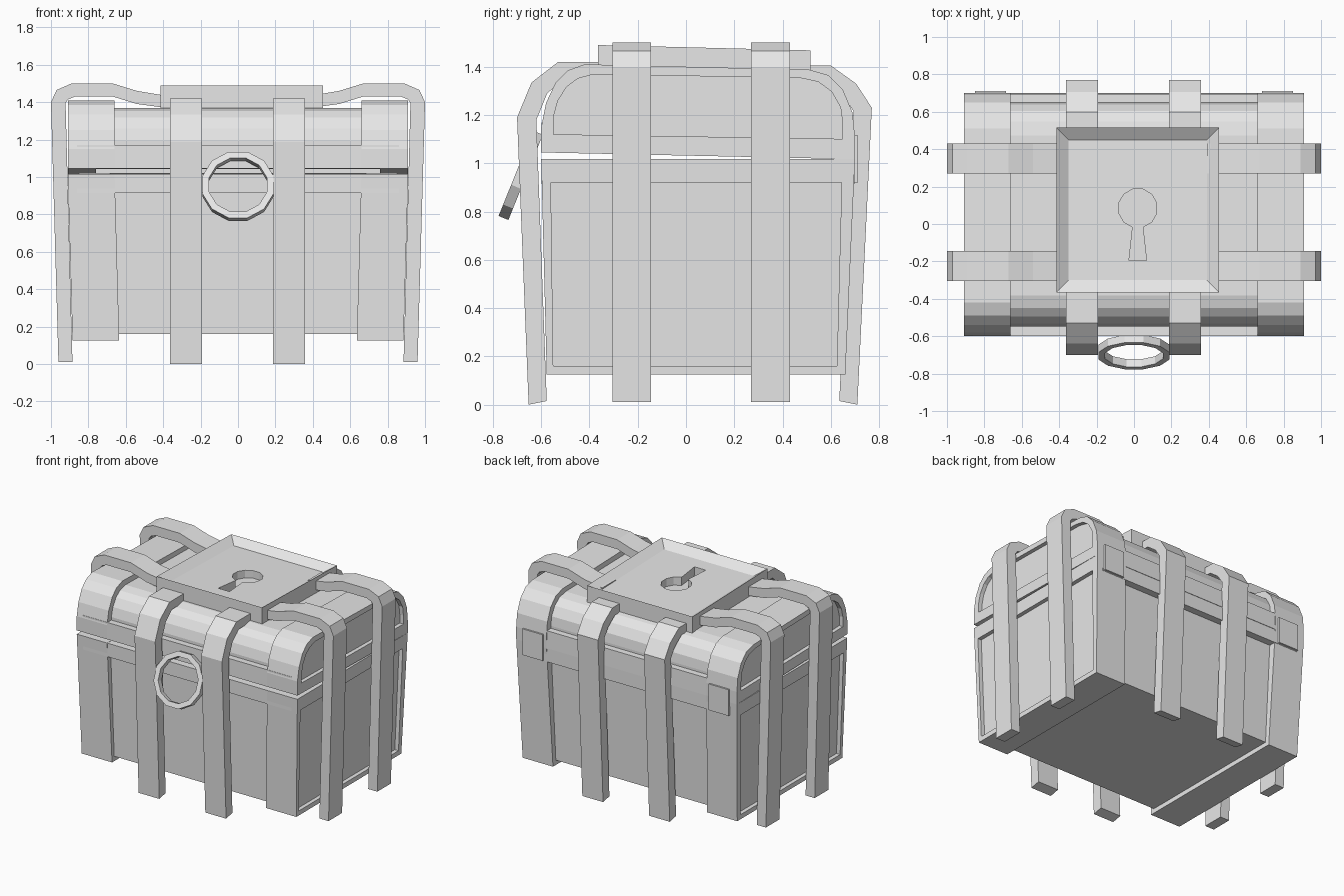
import bpy, bmesh, math
from mathutils import Matrix

cube = bpy.data.objects.get("Cube")
if cube:
    bpy.data.objects.remove(cube, do_unlink=True)

grey = bpy.data.materials.new("plain_grey")
grey.use_nodes = True
grey.diffuse_color = (0.8, 0.8, 0.8, 1)
grey.node_tree.nodes["Principled BSDF"].inputs["Base Color"].default_value = (0.8, 0.8, 0.8, 1)


def finish(name, bm):
    bmesh.ops.recalc_face_normals(bm, faces=bm.faces)
    mesh = bpy.data.meshes.new(name)
    bm.to_mesh(mesh)
    bm.free()
    mesh.materials.append(grey)
    obj = bpy.data.objects.new(name, mesh)
    bpy.context.collection.objects.link(obj)
    return obj


def loft(name, rings, closed=False):
    """Skin a row of equal-sized point rings; cap the ends unless closed."""
    bm = bmesh.new()
    loops = [[bm.verts.new(p) for p in ring] for ring in rings]
    pairs = list(zip(loops, loops[1:]))
    if closed:
        pairs.append((loops[-1], loops[0]))
    else:
        bm.faces.new(loops[0])
        bm.faces.new(loops[-1])
    for a, b in pairs:
        for i in range(len(a)):
            j = (i + 1) % len(a)
            bm.faces.new((a[i], a[j], b[j], b[i]))
    return finish(name, bm)


def box(name, x0, x1, y0, y1, z0, z1):
    return loft(name, [[(x0, y0, z), (x1, y0, z), (x1, y1, z), (x0, y1, z)] for z in (z0, z1)])


def cut(obj, cutter):
    mod = obj.modifiers.new("cut", "BOOLEAN")
    mod.operation = "DIFFERENCE"
    mod.object = cutter


def helper(obj):
    obj.hide_render = True
    obj.hide_viewport = True
    obj.display_type = "WIRE"
    return obj


# Hollow inside of the chest
cavity = helper(box("cavity_cutter", -0.76, 0.76, -0.5, 0.6, 0.3, 1.25))

# Body: tapered end frames with sunken side panels, sunken middle, rim
body_outer = [(-0.577, 0.125), (0.66, 0.125), (0.70, 1.017), (-0.60, 1.017)]
body_inner = [(-0.55, 0.16), (0.625, 0.16), (0.645, 0.92), (-0.56, 0.92)]


def section(profile, x, side=1, taper=0.028):
    return [(side * (x + taper * (z - 1.02)), y, z) for y, z in profile]


parts = []
for side, label in ((1, "left"), (-1, "right")):
    parts.append(loft(label + "_body_end", [
        section(body_outer, 0.66, side), section(body_outer, 0.91, side),
        section(body_inner, 0.91, side), section(body_inner, 0.88, side)]))
parts.append(loft("body_middle", [section(body_inner, 0.7, s) for s in (-1, 1)]))
parts.append(box("body_rim", -0.86, 0.86, -0.598, 0.698, 0.915, 1.016))

# Lid: rounded end frames, sunken middle, rim; slightly ajar at the front
lid_outer = [(-0.60, 1.045), (-0.60, 1.15), (-0.58, 1.25), (-0.54, 1.335), (-0.49, 1.385),
             (-0.42, 1.41), (0.51, 1.388), (0.59, 1.365), (0.65, 1.305), (0.69, 1.21),
             (0.70, 1.11), (0.70, 1.017)]
lid_inner = [(0.05 + (y - 0.05) * 0.922, 1.11 + (z - 1.03) * 0.68) for y, z in lid_outer]
lid_rim = [(-0.60, 1.045), (0.70, 1.017), (0.695, 1.145), (-0.598, 1.17)]
for side, label in ((1, "left"), (-1, "right")):
    parts.append(loft(label + "_lid_end", [
        section(lid_outer, 0.66, side, 0), section(lid_outer, 0.91, side, 0),
        section(lid_inner, 0.91, side, 0), section(lid_inner, 0.88, side, 0)]))
parts.append(loft("lid_middle", [section(lid_inner, 0.7, s, 0) for s in (-1, 1)]))
parts.append(loft("lid_rim", [section(lid_rim, 0.86, s, 0) for s in (-1, 1)]))
for part in parts:
    cut(part, cavity)


# Straps: (outer, inner) stations swept at a given width
def strap(name, stations, w0, w1, place):
    loft(name, [[place(*o, w0), place(*o, w1), place(*i, w1), place(*i, w0)]
                for o, i in stations])


front_path = [((-0.652, 0), (-0.577, 0.015)), ((-0.70, 1.19), (-0.62, 1.18)),
              ((-0.64, 1.335), (-0.575, 1.29)), ((-0.53, 1.42), (-0.50, 1.355)),
              ((-0.34, 1.42), (-0.34, 1.355))]
back_path = [((0.71, 0), (0.635, 0.015)), ((0.77, 1.23), (0.695, 1.215)),
             ((0.705, 1.33), (0.65, 1.28)), ((0.60, 1.405), (0.57, 1.34)),
             ((0.48, 1.405), (0.48, 1.34))]
side_path = [((0.96, 0.01), (0.885, 0.01)), ((1.0, 1.40), (0.922, 1.395)),
             ((0.97, 1.465), (0.908, 1.415)), ((0.89, 1.50), (0.87, 1.43)),
             ((0.67, 1.50), (0.67, 1.43)), ((0.54, 1.46), (0.54, 1.39)),
             ((0.39, 1.435), (0.39, 1.37))]
for w0, w1, label in ((-0.363, -0.193, "right"), (0.187, 0.358, "left")):
    for path, end in ((front_path, "front"), (back_path, "back")):
        strap(f"{end}_{label}_strap", path, w0, w1, lambda y, z, w: (w, y, z))
for w0, w1, label in ((-0.305, -0.145, "front"), (0.27, 0.43, "back")):
    for s, end in ((1, "left"), (-1, "right")):
        strap(f"{end}_{label}_side_strap", side_path, w0, w1,
              lambda x, z, w, s=s: (s * x, w, z))


# Lock plate with a dished top and a keyhole
def plate_ring(inset, z):
    x0, x1, y0, y1 = -0.415 + inset, 0.455 - inset, -0.365 + inset, 0.515 - inset
    return [(x, y, z - 0.025 * (y + 0.365))
            for x, y in ((x0, y0), (x1, y0), (x1, y1), (x0, y1))]


plate = loft("lock_plate", [plate_ring(0, 1.365), plate_ring(0, 1.49), plate_ring(0.065, 1.445)])
keyhole = []
for i in range(12):
    a = math.radians(-75 + 30 * i)
    keyhole.append((0.02 + 0.105 * math.cos(a), 0.085 + 0.105 * math.sin(a)))
keyhole += [(-0.027, -0.195), (0.067, -0.195)]
cut(plate, helper(loft("keyhole_cutter", [[(x, y, z) for x, y in keyhole] for z in (1.375, 1.6)])))

# Ring handle hanging off the front
rings = []
for i in range(12):
    a = math.radians(15 + 30 * i)
    rings.append([(r * math.cos(a), y, r * math.sin(a))
                  for r, y in ((0.197, -0.022), (0.197, 0.022), (0.16, 0.022), (0.16, -0.022))])
handle = loft("ring_handle", rings, closed=True)
handle.data.transform(Matrix.Translation((0, -0.685, 0.95)) @ Matrix.Rotation(math.radians(-22), 4, "X"))

# Hinge plates on the back
for s, label in ((1, "left"), (-1, "right")):
    x0, x1 = sorted((s * 0.685, s * 0.85))
    box(label + "_hinge", x0, x1, 0.685, 0.712, 0.92, 1.115)
